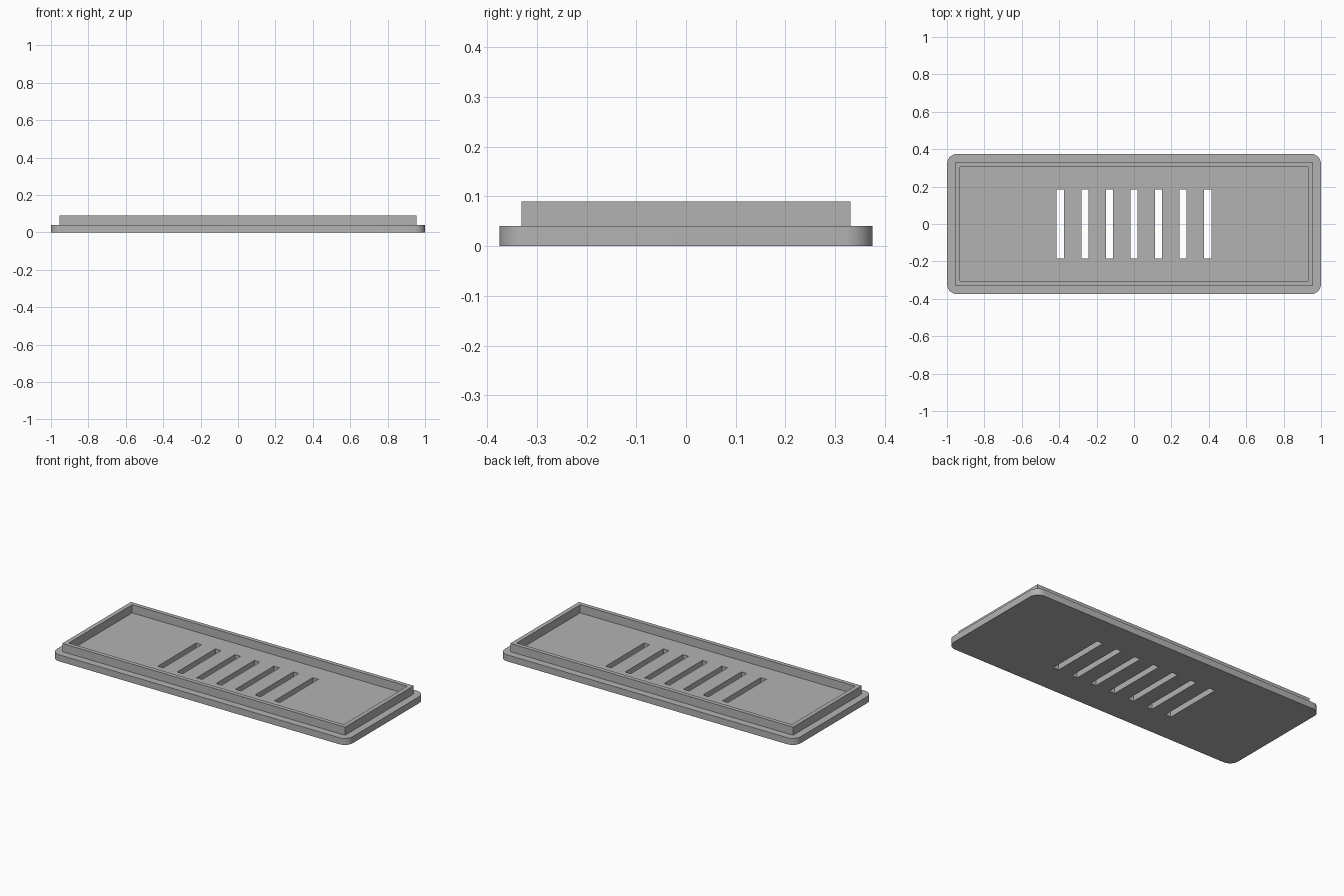
import bpy
import bmesh
from math import cos, sin, pi, radians

cube = bpy.data.objects.get("Cube")
if cube:
    bpy.data.objects.remove(cube, do_unlink=True)

GREY = (0.45, 0.45, 0.45, 1.0)
grey = bpy.data.materials.new("plain grey")
grey.use_nodes = True
grey.diffuse_color = GREY
grey.node_tree.nodes["Principled BSDF"].inputs["Base Color"].default_value = GREY


def rectangle(half_x, half_y, centre_x=0.0):
    return [(centre_x + sx * half_x, sy * half_y)
            for sx, sy in ((1, 1), (-1, 1), (-1, -1), (1, -1))]


def rounded_rectangle(half_x, half_y, radius, steps=10):
    points = []
    for quarter, (x, y) in enumerate(rectangle(half_x - radius, half_y - radius)):
        for i in range(steps + 1):
            angle = (quarter + i / steps) * pi / 2
            points.append((x + radius * cos(angle), y + radius * sin(angle)))
    return points


def extrude_outline(name, loops, bottom, top):
    """Extrude a flat outline; loops after the first become holes."""
    curve = bpy.data.curves.new(name, "CURVE")
    curve.dimensions = "2D"
    curve.fill_mode = "BOTH"
    curve.extrude = (top - bottom) / 2
    for loop in loops:
        spline = curve.splines.new("POLY")
        spline.points.add(len(loop) - 1)
        for point, (x, y) in zip(spline.points, loop):
            point.co = (x, y, 0, 1)
        spline.use_cyclic_u = True
    obj = bpy.data.objects.new(name, curve)
    bpy.context.collection.objects.link(obj)
    bpy.ops.object.select_all(action="DESELECT")
    obj.select_set(True)
    bpy.context.view_layer.objects.active = obj
    bpy.ops.object.convert(target="MESH")
    obj = bpy.context.object

    # Weld the caps to the walls
    bm = bmesh.new()
    bm.from_mesh(obj.data)
    bmesh.ops.translate(bm, verts=bm.verts, vec=(0, 0, (top + bottom) / 2))
    bmesh.ops.remove_doubles(bm, verts=bm.verts, dist=0.0001)
    bmesh.ops.recalc_face_normals(bm, faces=bm.faces)
    bm.to_mesh(obj.data)
    bm.free()
    obj.data.materials.clear()
    obj.data.materials.append(grey)
    bpy.ops.object.shade_smooth_by_angle(angle=radians(30))
    return obj


# Rounded base plate with a row of seven vent slots
slots = [rectangle(0.019, 0.185, i * 0.1315) for i in range(-3, 4)]
extrude_outline("base_plate", [rounded_rectangle(1.0, 0.375, 0.055)] + slots, 0.0, 0.04)

# Raised rectangular lip standing on the plate
extrude_outline("raised_lip", [rectangle(0.955, 0.331), rectangle(0.929, 0.306)], 0.04, 0.09)
